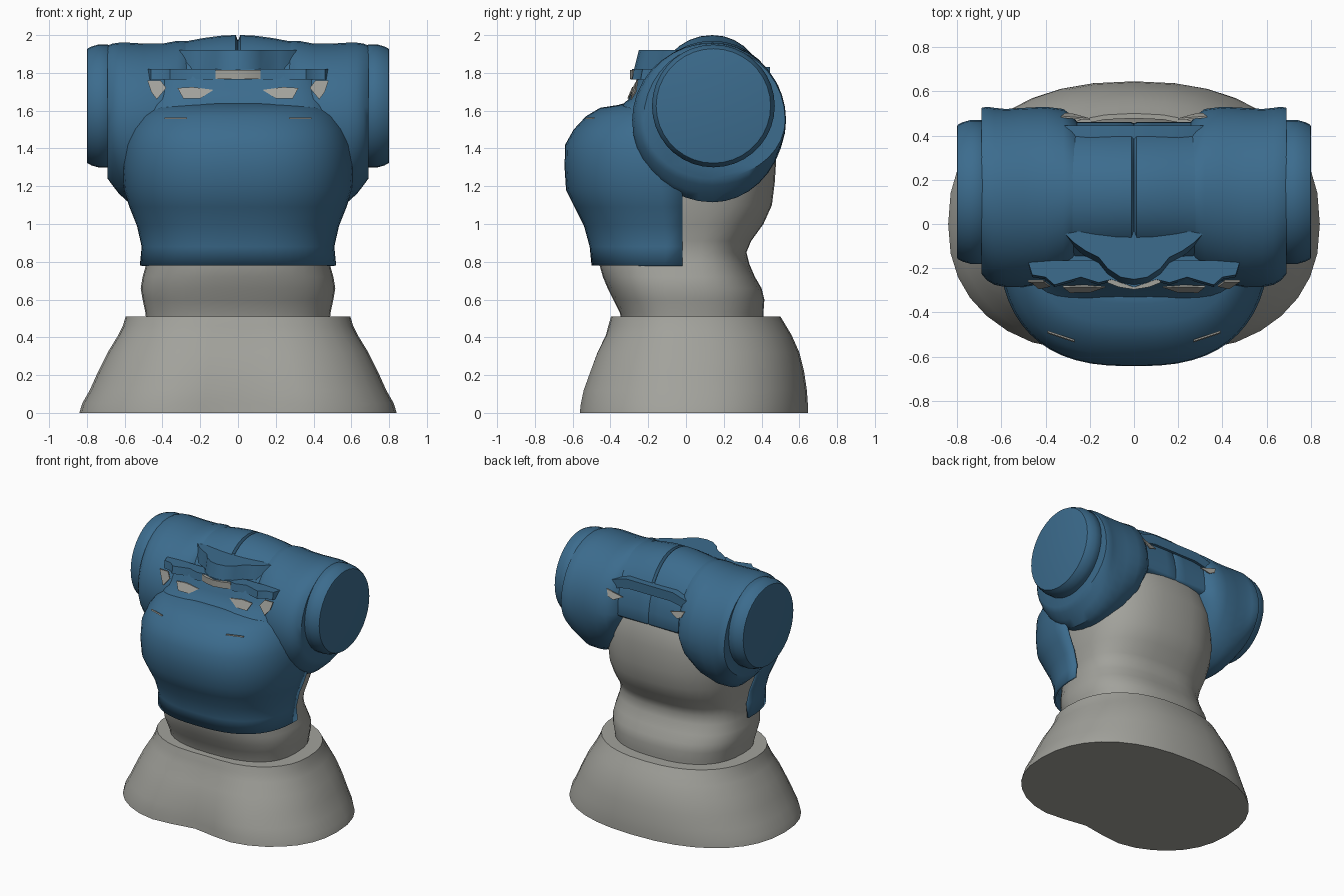
import bpy, bmesh, math
from math import pi, cos, sin

if "Cube" in bpy.data.objects:
    bpy.data.objects.remove(bpy.data.objects["Cube"])


def material(name, rgb):
    m = bpy.data.materials.new(name)
    m.diffuse_color = (*rgb, 1)
    m.use_nodes = True
    m.node_tree.nodes["Principled BSDF"].inputs["Base Color"].default_value = m.diffuse_color
    return m


BLUE = material("armor blue", (0.045, 0.15, 0.27))
GRAY = material("cloth gray", (0.36, 0.36, 0.33))


def loft(name, rings, mat, closed=True, caps=True, angle=40):
    """Skin a list of equal-length point rings."""
    bm = bmesh.new()
    vs = [[bm.verts.new(p) for p in r] for r in rings]
    n = len(vs[0])
    for a, b in zip(vs, vs[1:]):
        for i in range(n if closed else n - 1):
            j = (i + 1) % n
            bm.faces.new((a[i], a[j], b[j], b[i]))
    if caps and closed:
        bm.faces.new(vs[0])
        bm.faces.new(vs[-1])
    bmesh.ops.recalc_face_normals(bm, faces=bm.faces)
    me = bpy.data.meshes.new(name)
    bm.to_mesh(me)
    bm.free()
    me.materials.append(mat)
    ob = bpy.data.objects.new(name, me)
    bpy.context.collection.objects.link(ob)
    bpy.ops.object.select_all(action='DESELECT')
    ob.select_set(True)
    bpy.context.view_layer.objects.active = ob
    bpy.ops.object.shade_smooth_by_angle(angle=math.radians(angle))
    return ob


def power(v, n):
    return math.copysign(abs(v) ** (2 / n), v)


def flat_ring(z, rx, yf, yb, yc=0.0, n=2.4, dent=0.0, a0=0, a1=2 * pi, seg=36, ends=False):
    """Horizontal rounded outline with separate front and back depth."""
    pts = []
    for i in range(seg + (1 if ends else 0)):
        t = a0 + (a1 - a0) * i / seg
        x, s = rx * power(cos(t), n), power(sin(t), n)
        y = yc + s * (yb - yc if s > 0 else yc - yf)
        if s < 0:
            y += dent * math.exp(-(x / 0.25) ** 2)
        pts.append((x, y, z))
    return pts


def side_ring(x, yf, yb, zb, zt, yc=0.14, zc=1.55, n=2.0, seg=36):
    """Outline across the x axis with four separate radii."""
    pts = []
    for i in range(seg):
        c, s = power(cos(2 * pi * i / seg), n), power(sin(2 * pi * i / seg), n)
        pts.append((x, yc + c * (yb - yc if c > 0 else yc - yf),
                    zc + s * (zt - zc if s > 0 else zc - zb)))
    return pts


def plate(name, outline, z0, z1, mat, slope=0.0):
    """Left half outline mirrored into a flat prism; slope pushes the base forward."""
    pts = outline + [(-x, y) for x, y in reversed(outline) if x != 0]
    return loft(name, [[(x, y - slope, z0) for x, y in pts],
                       [(x, y, z1) for x, y in pts]], mat)


# Flared skirt with a slightly dented front
loft("skirt", [flat_ring(z, rx, yf, yb, 0, 2.3, d) for z, rx, yf, yb, d in [
    (0, .84, -.61, .645, .09), (.05, .825, -.605, .645, .09),
    (.12, .785, -.59, .64, .08), (.22, .74, -.55, .625, .06), (.32, .69, -.51, .6, .05),
    (.41, .635, -.46, .56, .04), (.46, .61, -.44, .53, .03),
    (.51, .595, -.425, .5, .03)]], GRAY)

# Waist and trunk
loft("torso", [flat_ring(z, rx, yf, yb, 0, 2.5) for z, rx, yf, yb in [
    (.48, .485, -.34, .41), (.53, .49, -.35, .41), (.6, .505, -.385, .415),
    (.66, .515, -.415, .40), (.72, .505, -.44, .365), (.79, .485, -.46, .335),
    (.85, .475, -.46, .32), (.91, .48, -.46, .345), (1.0, .50, -.47, .41),
    (1.1, .52, -.48, .455), (1.22, .53, -.49, .47), (1.38, .53, -.48, .48),
    (1.52, .48, -.4, .455), (1.65, .38, -.27, .4), (1.7, .3, -.2, .36)]], GRAY)

# Curved breastplate, open at the back
chest = loft("breastplate", [flat_ring(z, rx, yf, 0, -.02, 2.6, 0, pi, 2 * pi, 28, True)
    for z, rx, yf in [
    (.78, .52, -.5), (.88, .51, -.51), (.99, .535, -.54), (1.09, .575, -.59),
    (1.18, .605, -.635), (1.3, .615, -.643), (1.42, .605, -.64), (1.5, .575, -.595),
    (1.57, .53, -.53), (1.615, .475, -.455), (1.63, .42, -.36), (1.66, .36, -.25)]],
    BLUE, closed=False)
# Face outward before thickening inward
bm = bmesh.new()
bm.from_mesh(chest.data)
f = min(bm.faces, key=lambda q: q.calc_center_median().y)
if f.normal.y > 0:
    bmesh.ops.reverse_faces(bm, faces=bm.faces)
bm.to_mesh(chest.data)
bm.free()
sol = chest.modifiers.new("thickness", 'SOLIDIFY')
sol.thickness, sol.offset = 0.015, -1

# Shoulder bulbs and their end drums
for side, s in (("left", -1), ("right", 1)):
    loft(side + "_shoulder", [side_ring(s * x, *r) for x, *r in [
        (.24, -.16, .44, 1.45, 1.96), (.28, -.22, .49, 1.36, 1.97),
        (.32, -.25, .52, 1.25, 1.97), (.4, -.275, .53, 1.16, 1.955),
        (.5, -.285, .525, 1.115, 1.955), (.58, -.285, .52, 1.115, 1.96),
        (.63, -.275, .525, 1.16, 1.96), (.665, -.255, .53, 1.205, 1.955),
        (.69, -.225, .525, 1.24, 1.945)]], BLUE)
    loft(side + "_drum", [side_ring(s * x, .145 - r, .145 + r, 1.625 - r, 1.625 + r, .145, 1.625)
        for x, r in [(.66, .3), (.69, .325), (.74, .325), (.775, .315), (.798, .303), (.8, .295)]],
        BLUE)

# Upper back yoke with a narrow groove down the middle
yoke = [(.33, -.2, .46, 1.965), (.26, -.2, .46, 1.97), (.18, -.2, .46, 1.985),
        (.08, -.2, .46, 1.998), (.012, -.2, .46, 2.0)]
left = [(-x, f, b, t) for x, f, b, t in yoke]
loft("yoke", [side_ring(x, f, b, 1.49, t, n=2.1) for x, f, b, t in
    left + [(0, -.19, .455, 1.97)] + yoke[::-1]], BLUE)

# Collar slope joining breastplate and yoke
loft("collar", [flat_ring(z, rx, yf, .1, 0, 4.0) for z, rx, yf in [
    (1.57, .5, -.38), (1.62, .49, -.35), (1.66, .48, -.305), (1.72, .46, -.28),
    (1.79, .44, -.25)]], BLUE)

# Layered neck flaps
plate("lower_flap", [(-.48, -.165), (-.46, -.23), (-.4, -.24), (-.36, -.275), (-.24, -.24),
                     (-.16, -.265), (-.1, -.25), (0, -.285), (0, -.1)][:-1], 1.765, 1.82, BLUE, .01)
plate("upper_flap", [(-.26, -.035), (-.31, -.045), (-.27, -.085), (-.22, -.12), (-.16, -.15), (-.12, -.2),
                     (-.06, -.24), (0, -.25)], 1.82, 1.92, BLUE, .025)
plate("neck_clasp", [(-.12, -.2), (-.12, -.265), (-.07, -.285), (0, -.296)], 1.768, 1.815, GRAY)

# Rear flap with ragged lower edge
loft("rear_flap", [[(x, y, z) for x, z in [(-.33, 1.79), (-.28, 1.74), (-.18, 1.76), (.18, 1.76),
     (.28, 1.74), (.33, 1.79), (.2, 1.83), (-.2, 1.83)]] for y in (.38, .445)], BLUE)

# Worn cloth patches, thin plates on the collar, chest and back
def patch(name, pts, offset):
    for s in (-1, 1):
        loft(("left_" if s < 0 else "right_") + name,
             [[(s * x, y + d, z) for x, y, z in pts] for d in (0, offset)], GRAY)


patch("inner_patch", [(.13, -.287, 1.71), (.2, -.31, 1.665), (.29, -.311, 1.665),
                      (.32, -.287, 1.72), (.24, -.284, 1.725)], .008)
patch("outer_patch", [(.38, -.284, 1.72), (.43, -.295, 1.66), (.46, -.27, 1.7),
                      (.48, -.262, 1.76), (.41, -.262, 1.76)], .008)
patch("chest_slit", [(.27, -.535, 1.557), (.39, -.495, 1.557),
                     (.39, -.49, 1.563), (.27, -.53, 1.563)], .008)
patch("rear_patch", [(.2, .47, 1.7), (.33, .48, 1.735), (.31, .495, 1.69), (.27, .49, 1.67)], .008)
